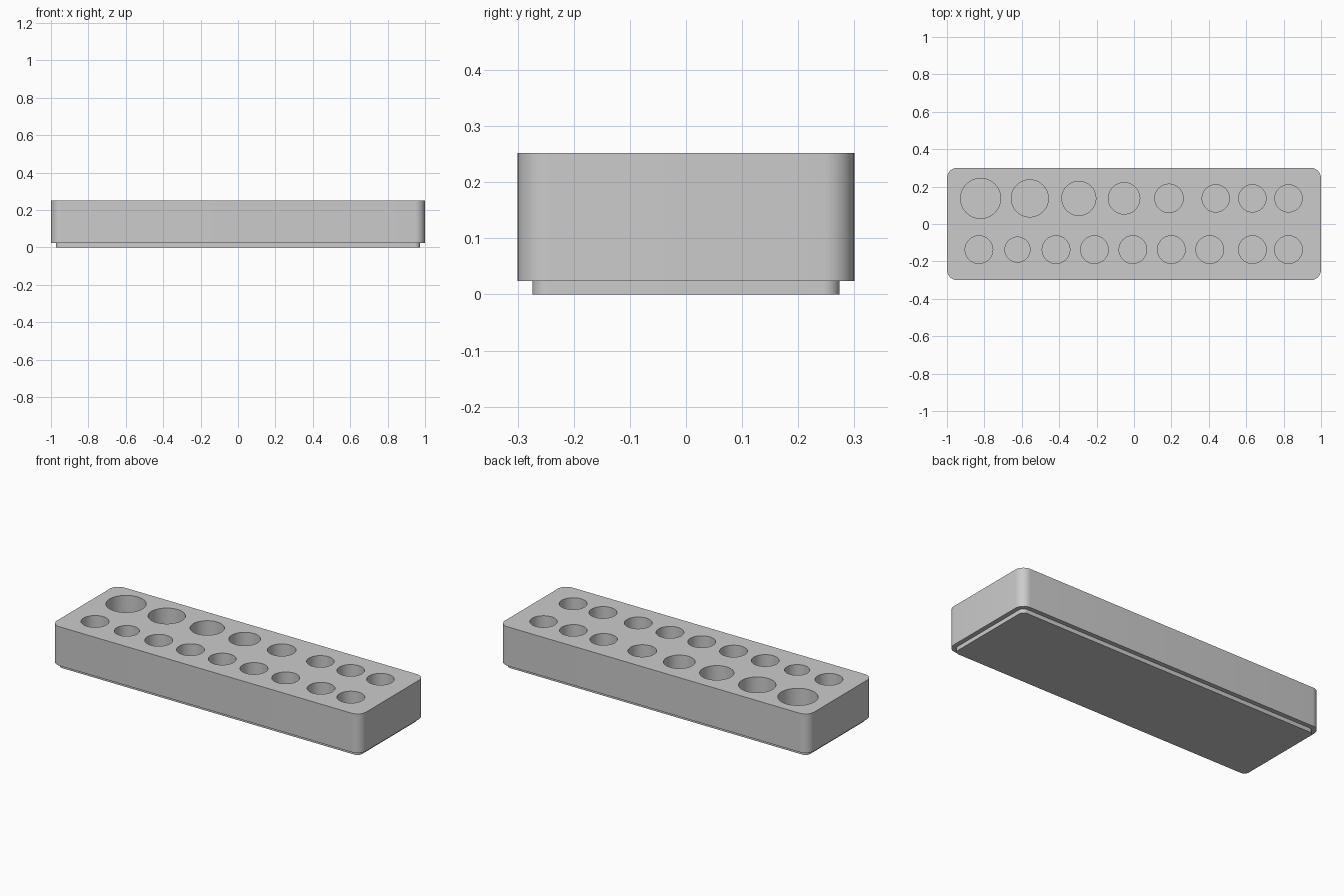
import bpy
import bmesh
from math import pi, cos, sin, radians

if "Cube" in bpy.data.objects:
    bpy.data.objects.remove(bpy.data.objects["Cube"])

GREY = (0.6, 0.6, 0.6, 1)
mat = bpy.data.materials.new("plain grey")
mat.use_nodes = True
mat.diffuse_color = GREY
mat.node_tree.nodes["Principled BSDF"].inputs["Base Color"].default_value = GREY

TOP, STEP, FLOOR = 0.252, 0.024, 0.05


def rounded_outline(hx, hy, r, steps=10):
    """Corner-rounded rectangle, counter-clockwise."""
    pts = []
    for i, (sx, sy) in enumerate([(1, 1), (-1, 1), (-1, -1), (1, -1)]):
        for k in range(steps + 1):
            a = (i + k / steps) * pi / 2
            pts.append((sx * (hx - r) + r * cos(a), sy * (hy - r) + r * sin(a)))
    return pts


def make_object(name, bm):
    bmesh.ops.recalc_face_normals(bm, faces=bm.faces)
    mesh = bpy.data.meshes.new(name)
    bm.to_mesh(mesh)
    bm.free()
    mesh.materials.append(mat)
    obj = bpy.data.objects.new(name, mesh)
    bpy.context.collection.objects.link(obj)
    return obj


# Block with a recessed foot, built as stacked outlines
body = rounded_outline(1.0, 0.3, 0.055)
foot = rounded_outline(0.974, 0.274, 0.029)
bm = bmesh.new()
rings = [[bm.verts.new((x, y, z)) for x, y in outline]
         for outline, z in ((foot, 0), (foot, STEP), (body, STEP), (body, TOP))]
for low, high in zip(rings, rings[1:]):
    for i in range(len(low)):
        j = (i + 1) % len(low)
        bm.faces.new((low[i], low[j], high[j], high[i]))
bm.faces.new(rings[0])
bm.faces.new(rings[-1])
block = make_object("holder_block", bm)

# Round pockets: (x, radius) for the back and front rows
back_row = [(-0.82, 0.107), (-0.557, 0.099), (-0.295, 0.091), (-0.053, 0.084),
            (0.187, 0.076), (0.437, 0.073), (0.633, 0.073), (0.826, 0.073)]
front_row = [(-0.829, 0.074), (-0.623, 0.067)]
front_row += [(-0.417 + 0.2055 * i, 0.074) for i in range(5)]
front_row += [(0.633, 0.074), (0.826, 0.074)]

bm = bmesh.new()
for y, row in ((0.137, back_row), (-0.137, front_row)):
    for x, r in row:
        made = bmesh.ops.create_cone(bm, cap_ends=True, segments=48,
                                     radius1=r, radius2=r, depth=TOP - FLOOR + 0.1)
        bmesh.ops.translate(bm, verts=made["verts"],
                            vec=(x, y, (TOP + FLOOR + 0.1) / 2))
cutter = make_object("pocket_cutter", bm)
cutter.hide_render = True

# Cut the pockets and drop the cutter
bpy.ops.object.select_all(action="DESELECT")
bpy.context.view_layer.objects.active = block
block.select_set(True)
cut = block.modifiers.new("pockets", "BOOLEAN")
cut.operation = "DIFFERENCE"
cut.solver = "EXACT"
cut.object = cutter
bpy.ops.object.modifier_apply(modifier=cut.name)
bpy.data.objects.remove(cutter)
bpy.ops.object.shade_smooth_by_angle(angle=radians(30))
